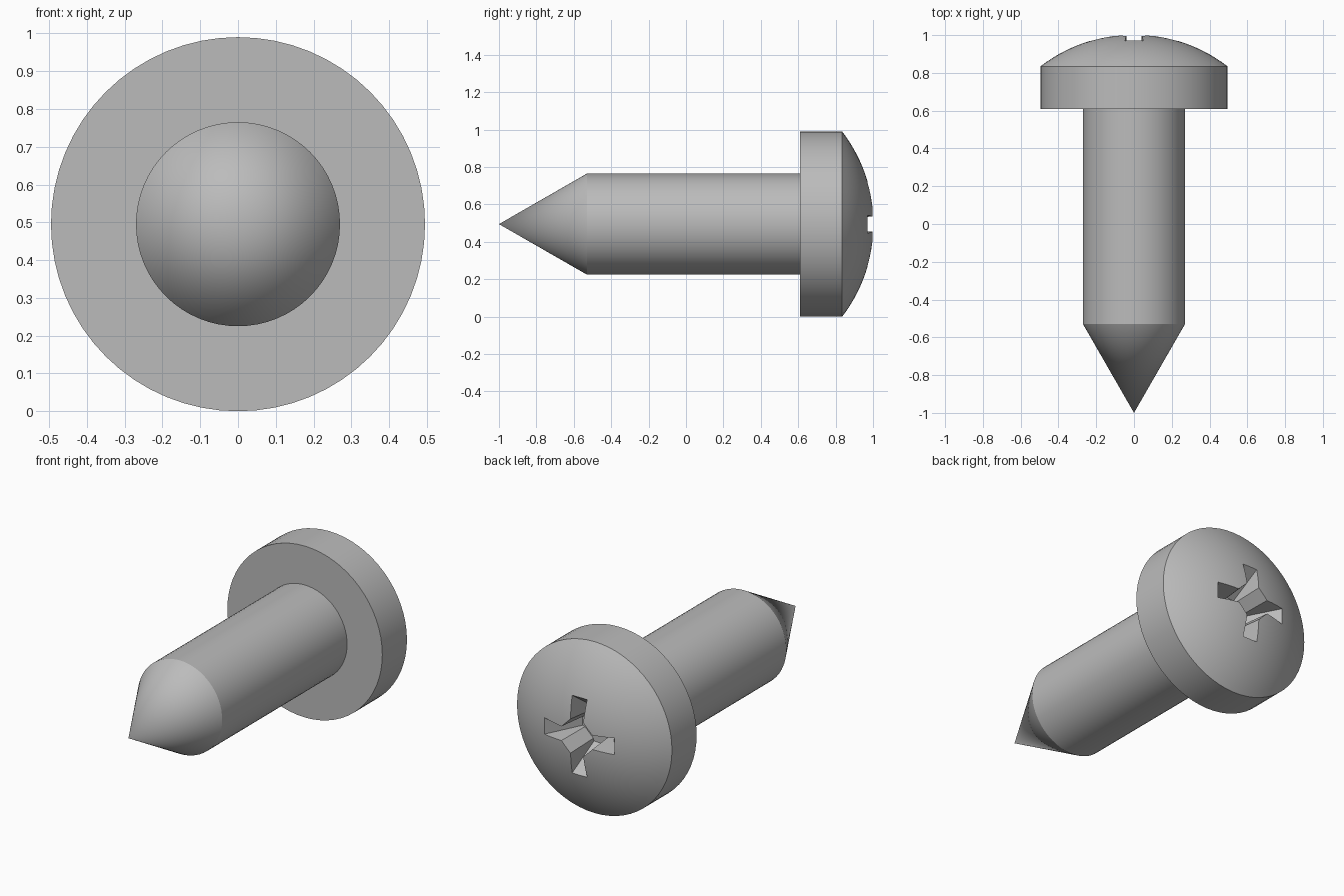
import bpy, bmesh, math
from mathutils import Matrix, Vector

cube = bpy.data.objects.get("Cube")
if cube:
    bpy.data.objects.remove(cube, do_unlink=True)

AXIS_Z = 0.495      # height of the screw's axis
HEAD_R, SHAFT_R = 0.495, 0.27
UNDER, RIM, APEX = 0.61, 0.835, 1.003

steel = bpy.data.materials.new("grey_steel")
steel.use_nodes = True
colour = (0.5, 0.5, 0.5, 1)
steel.diffuse_color = colour
bsdf = next(n for n in steel.node_tree.nodes if n.type == 'BSDF_PRINCIPLED')
bsdf.inputs["Base Color"].default_value = colour


def finish(bm, name):
    """Turn a bmesh around the screw axis into an object."""
    bmesh.ops.remove_doubles(bm, verts=bm.verts, dist=1e-5)
    bmesh.ops.recalc_face_normals(bm, faces=bm.faces)
    bmesh.ops.translate(bm, verts=bm.verts, vec=(0, 0, AXIS_Z))
    mesh = bpy.data.meshes.new(name)
    bm.to_mesh(mesh)
    bm.free()
    mesh.materials.append(steel)
    obj = bpy.data.objects.new(name, mesh)
    bpy.context.collection.objects.link(obj)
    return obj


def lathe(name, profile, steps=64):
    """Revolve (radius, y) points about the y axis."""
    bm = bmesh.new()
    verts = [bm.verts.new((r, y, 0)) for r, y in profile]
    edges = [bm.edges.new(pair) for pair in zip(verts, verts[1:])]
    bmesh.ops.spin(bm, geom=verts + edges, cent=(0, 0, 0), axis=(0, 1, 0),
                   angle=math.tau, steps=steps, use_duplicate=False)
    return finish(bm, name)


def activate(obj):
    bpy.ops.object.select_all(action='DESELECT')
    obj.select_set(True)
    bpy.context.view_layer.objects.active = obj


# Shaft with its conical point
shaft = lathe("shaft", [(0, -1), (SHAFT_R, -0.53), (SHAFT_R, UNDER + 0.02),
                        (0, UNDER + 0.02)])

# Head: straight rim with a spherical dome
rise = APEX - RIM
dome_r = (HEAD_R ** 2 + rise ** 2) / (2 * rise)
sweep = math.asin(HEAD_R / dome_r)
dome = [(dome_r * math.sin(a), APEX - dome_r + dome_r * math.cos(a))
        for a in (sweep * (1 - i / 14) for i in range(15))]
head = lathe("head", [(0, UNDER), (HEAD_R, UNDER)] + dome)


# Cross recess: a tapered four-winged cutter with chamfered inner corners
def cross_ring(bm, y, tip, tip_half, root, root_half):
    wing = [(root, -root_half), (tip, -tip_half), (tip, tip_half), (root, root_half)]
    ring = []
    for quarter in range(4):
        turn = Matrix.Rotation(quarter * math.pi / 2, 3, 'Y')
        ring += [bm.verts.new(turn @ Vector((x, y, -z))) for x, z in wing]
    return ring


bm = bmesh.new()
top = cross_ring(bm, 1.02, 0.26, 0.053, 0.1, 0.042)
bottom = cross_ring(bm, 0.8, 0.1, 0.028, 0.085, 0.032)
for i in range(len(top)):
    j = (i + 1) % len(top)
    bm.faces.new((top[i], top[j], bottom[j], bottom[i]))
bm.faces.new(top)
bm.faces.new(bottom)
cutter = finish(bm, "recess_cutter")
cutter.hide_render = True

cut = head.modifiers.new("cross_recess", 'BOOLEAN')
cut.operation = 'DIFFERENCE'
cut.solver = 'EXACT'
cut.object = cutter
activate(head)
bpy.ops.object.modifier_apply(modifier=cut.name)
bpy.data.objects.remove(cutter, do_unlink=True)

# Smooth round surfaces, crisp edges
for part in (shaft, head):
    activate(part)
    bpy.ops.object.shade_smooth_by_angle(angle=math.radians(25))
